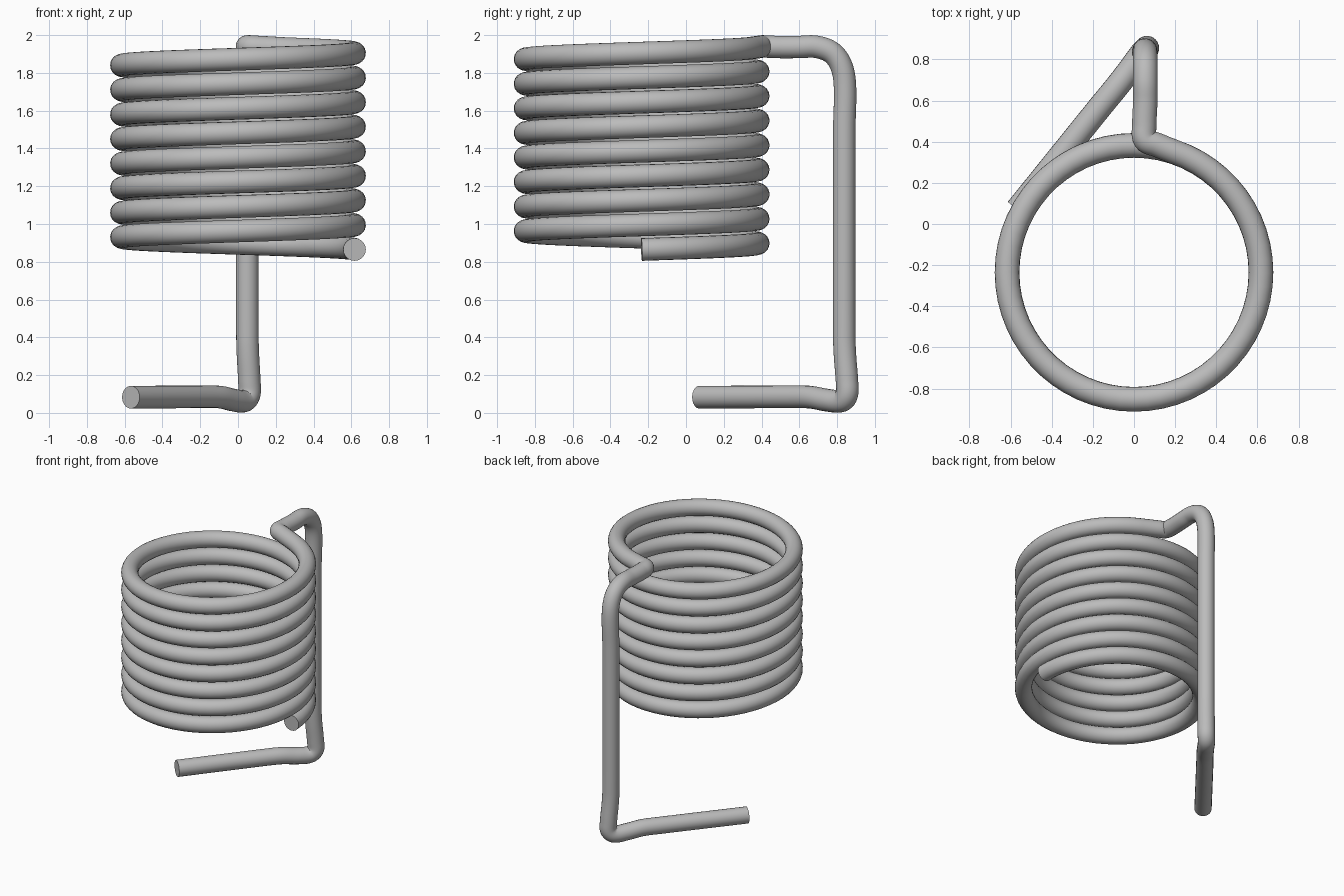
import bpy
import math
from mathutils import Vector

cube = bpy.data.objects.get("Cube")
if cube:
    bpy.data.objects.remove(cube, do_unlink=True)

WIRE = 0.06
COIL_R = 0.617
COIL_Y = -0.235
COIL_Z = 0.865
PITCH = 0.13
TURN_STEPS = 60


def helix_point(turns):
    a = turns * math.tau
    return Vector((COIL_R * math.cos(a), COIL_Y + COIL_R * math.sin(a), COIL_Z + PITCH * turns))


def smooth_path(points, steps=6):
    """Centripetal-like smooth curve through the given points."""
    p = [Vector(q) for q in points]
    p = [2 * p[0] - p[1]] + p + [2 * p[-1] - p[-2]]
    path = []
    for a, b, c, d in zip(p, p[1:], p[2:], p[3:]):
        span = (c - b).length
        m0 = (c - a).normalized() * span
        m1 = (d - b).normalized() * span
        for i in range(steps):
            t = i / steps
            path.append((2*t**3 - 3*t**2 + 1) * b + (t**3 - 2*t**2 + t) * m0
                        + (3*t**2 - 2*t**3) * c + (t**3 - t**2) * m1)
    return path + [p[-2]]


# Coil, ending just before the bend at the back
coil = [helix_point(i / TURN_STEPS) for i in range(int(8.2 * TURN_STEPS) + 1)]

# Arm, upright and foot, continuing the same wire
tail = smooth_path([
    coil[-1], (0.11, 0.385, 1.937), (0.055, 0.41, 1.94), (0.05, 0.48, 1.937),
    (0.055, 0.6, 1.937), (0.055, 0.69, 1.938), (0.055, 0.775, 1.905),
    (0.055, 0.825, 1.83), (0.053, 0.842, 1.72), (0.05, 0.838, 1.5),
    (0.05, 0.838, 0.4), (0.053, 0.842, 0.3), (0.06, 0.852, 0.17),
    (0.06, 0.852, 0.1), (0.035, 0.825, 0.064), (-0.02, 0.75, 0.067),
    (-0.09, 0.66, 0.083), (-0.16, 0.575, 0.085), (-0.567, 0.07, 0.083)])

path = coil + tail[1:]

# Round wire swept along the whole path
curve = bpy.data.curves.new("spring_wire", 'CURVE')
curve.dimensions = '3D'
curve.bevel_depth = WIRE
curve.bevel_resolution = 8
curve.use_fill_caps = True
spline = curve.splines.new('POLY')
spline.points.add(len(path) - 1)
for point, co in zip(spline.points, path):
    point.co = (*co, 1)

wire = bpy.data.objects.new("spring_wire", curve)
bpy.context.collection.objects.link(wire)
bpy.ops.object.select_all(action='DESELECT')
wire.select_set(True)
bpy.context.view_layer.objects.active = wire
bpy.ops.object.convert(target='MESH')
wire = bpy.context.view_layer.objects.active
bpy.ops.object.shade_smooth_by_angle(angle=math.radians(40))

# Plain grey steel
steel = bpy.data.materials.new("grey_steel")
steel.use_nodes = True
colour = (0.5, 0.5, 0.5, 1)
steel.diffuse_color = colour
steel.node_tree.nodes["Principled BSDF"].inputs["Base Color"].default_value = colour
wire.data.materials.clear()
wire.data.materials.append(steel)
